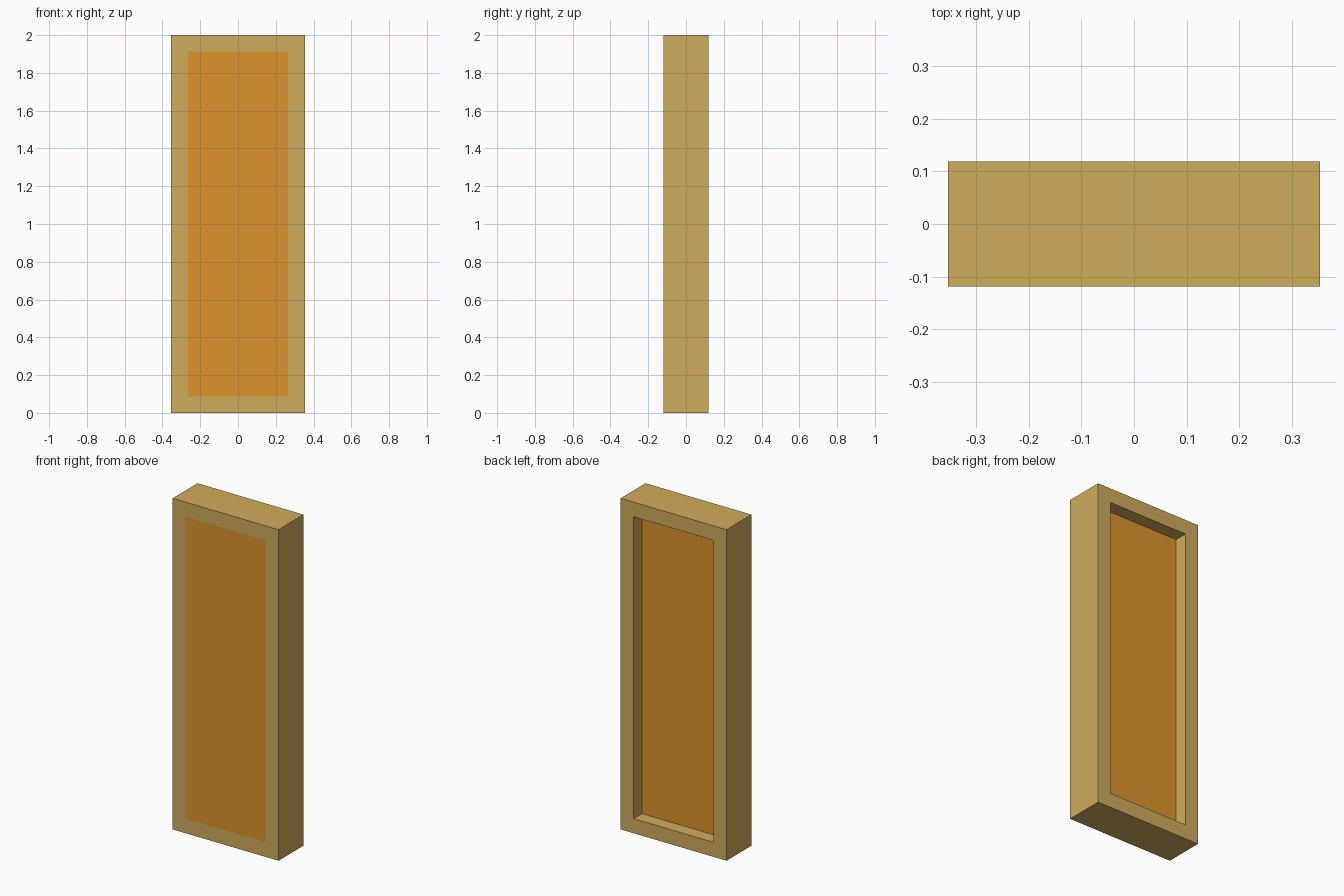
import bpy, bmesh

if "Cube" in bpy.data.objects:
    bpy.data.objects.remove(bpy.data.objects["Cube"])

W, D, H = 0.708, 0.238, 2.0   # overall size
BORDER = 0.088                # frame width around the panel
RECESS = 0.08                 # depth of the pocket in the back


def material(name, color):
    m = bpy.data.materials.new(name)
    m.diffuse_color = color
    m.use_nodes = True
    m.node_tree.nodes["Principled BSDF"].inputs["Base Color"].default_value = m.diffuse_color
    return m


# Solid block standing on the ground
bm = bmesh.new()
bmesh.ops.create_cube(bm, size=1)
for v in bm.verts:
    v.co = (v.co.x * W, v.co.y * D, (v.co.z + 0.5) * H)
bm.normal_update()

# Panel on both faces: flush at the front, sunk into a pocket at the back
for side in (-1, 1):
    face = next(f for f in bm.faces if f.normal.y * side > 0.9)
    bmesh.ops.inset_region(bm, faces=[face], thickness=BORDER, use_even_offset=True)
    face.material_index = 1
    if side > 0:
        walls = bmesh.ops.extrude_discrete_faces(bm, faces=[face])["faces"]
        walls[0].material_index = 1
        bmesh.ops.translate(bm, verts=walls[0].verts, vec=(0, -RECESS, 0))
        bm.normal_update()
        for f in bm.faces:      # pocket walls belong to the frame
            if abs(f.normal.y) < 0.5:
                f.material_index = 0
bmesh.ops.recalc_face_normals(bm, faces=bm.faces)

mesh = bpy.data.meshes.new("framed_panel")
bm.to_mesh(mesh)
bm.free()
mesh.materials.append(material("pale_wood", (0.624, 0.413, 0.109, 1)))
mesh.materials.append(material("orange_panel", (0.723, 0.296, 0.027, 1)))
bpy.context.collection.objects.link(bpy.data.objects.new("framed_panel", mesh))
